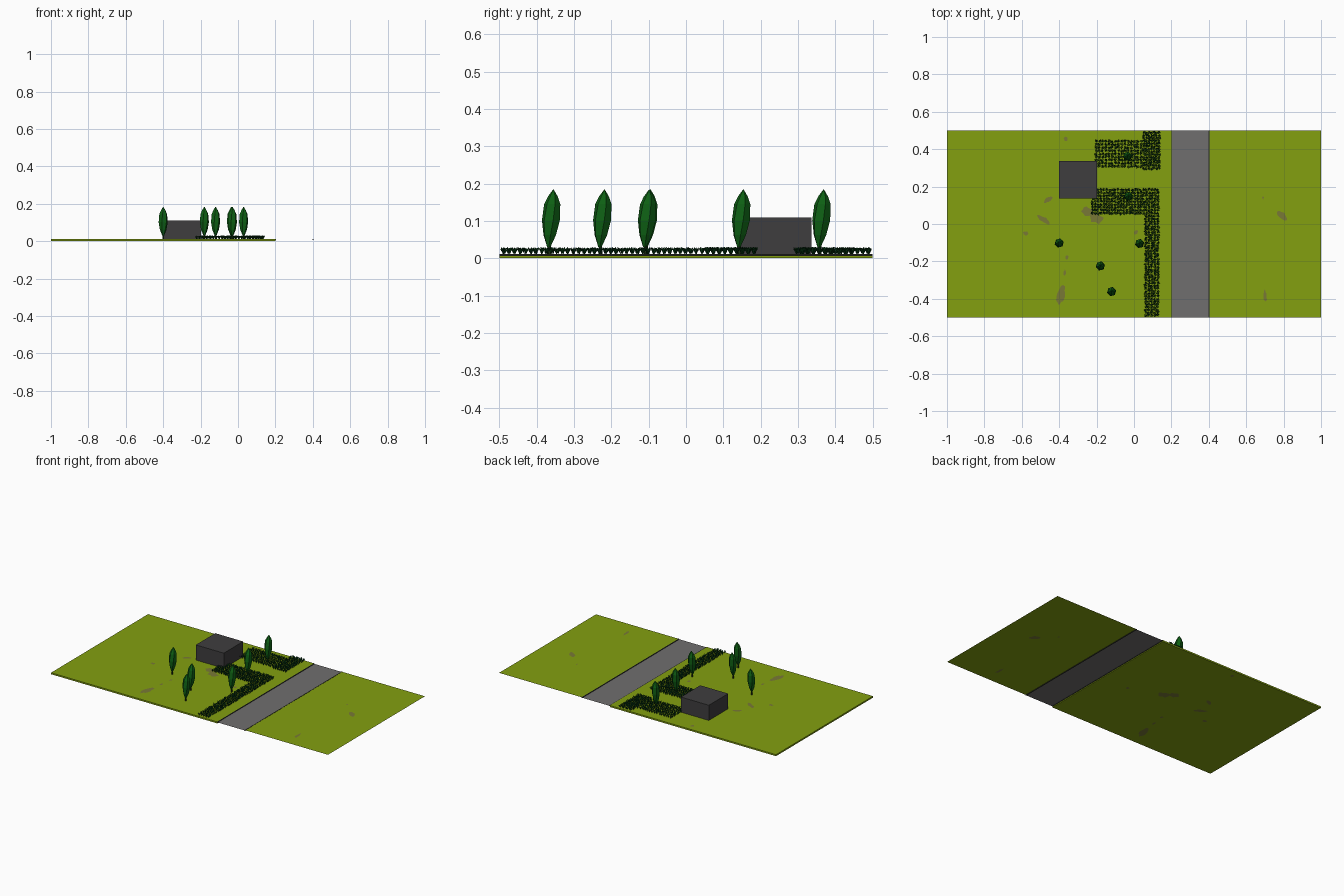
import bpy, bmesh, math, random
from mathutils import Vector, Matrix

if "Cube" in bpy.data.objects:
    bpy.data.objects.remove(bpy.data.objects["Cube"])

random.seed(7)

def mat(name, r, g, b):
    lin = [((c / 255 + 0.055) / 1.055) ** 2.4 if c > 10 else c / 255 / 12.92 for c in (r, g, b)]
    m = bpy.data.materials.new(name)
    m.diffuse_color = (*lin, 1)
    m.use_nodes = True
    m.node_tree.nodes["Principled BSDF"].inputs["Base Color"].default_value = m.diffuse_color
    return m

GRASS = mat("grass green", 131, 160, 16)
ROAD = mat("road grey", 112, 110, 110)
HOUSE = mat("house charcoal", 62, 61, 62)
KERB = mat("kerb dark", 40, 42, 38)
TREE = mat("tree green", 14, 96, 20)
HEDGE = mat("hedge dark green", 9, 66, 24)
TRUNK = mat("trunk dark green", 28, 48, 20)
DIRT = mat("dirt olive", 121, 121, 54)

def finish(name, bm, material):
    me = bpy.data.meshes.new(name)
    bm.to_mesh(me)
    bm.free()
    me.materials.append(material)
    ob = bpy.data.objects.new(name, me)
    bpy.context.collection.objects.link(ob)
    return ob

def box(name, x0, x1, y0, y1, z0, z1, material):
    bm = bmesh.new()
    size = Matrix.Diagonal((x1 - x0, y1 - y0, z1 - z0, 1))
    mid = Matrix.Translation(((x0 + x1) / 2, (y0 + y1) / 2, (z0 + z1) / 2))
    bmesh.ops.create_cube(bm, size=1, matrix=mid @ size)
    return finish(name, bm, material)

def sheet(name, x0, x1, z, material):
    bm = bmesh.new()
    bm.faces.new([bm.verts.new(p) for p in
                  ((x0, -.5, z), (x1, -.5, z), (x1, .5, z), (x0, .5, z))])
    return finish(name, bm, material)

# Ground: left lawn slab, road and right lawn sheets, kerb strips
TOP = 0.011
box("left_lawn", -1, 0.2, -.5, .5, 0.001, TOP, GRASS)
sheet("road", 0.2, 0.4, 0.008, ROAD)
sheet("right_lawn", 0.4, 1, 0.010, GRASS)
for name, x in (("kerb_left", 0.2), ("kerb_right", 0.4)):
    box(name, x - .002, x + .003, -.5, .5, 0.006, TOP, KERB)

# House block
box("house", -.40, -.198, .136, .336, TOP - .002, .11, HOUSE)

# Worn patches, visible on both sides of the lawns: x, y, half sizes, turn
def patch(bm, x, y, rx, ry, turn):
    ring = []
    for i in range(12):
        a = i * math.tau / 12
        k = random.uniform(.65, 1.1)
        ring.append(Matrix.Rotation(turn, 2) @ Vector((rx * k * math.cos(a), ry * k * math.sin(a))))
    up, down = (TOP + .001, 0) if x < .2 else (.011, .009)
    for z, pts in ((up, ring), (down, ring[::-1])):
        bm.faces.new([bm.verts.new((x + p.x, y + p.y, z)) for p in pts])

bm = bmesh.new()
for p in ((-.25, .065, .04, .03, -.5), (-.20, .03, .04, .03, -.3), (-.48, .02, .05, .016, -.6),
          (-.46, .13, .028, .014, .6), (-.58, -.05, .016, .012, 0), (-.39, -.38, .022, .06, -.2),
          (-.36, -.18, .009, .015, 0), (-.37, -.26, .008, .016, 0), (.01, -.045, .012, .014, 0),
          (-.365, .455, .012, .012, 0), (.79, .045, .045, .022, -.8), (.70, -.385, .011, .035, 0),
          (.69, .14, .005, .01, 0)):
    patch(bm, *p)
finish("dirt_patches", bm, DIRT)

# Trees: six-sided crown built from rings, on a thin trunk
CROWN = ((.030, .005), (.062, .018), (.102, .025), (.145, .022), (.166, .013), (.184, .001))

def tree(n, x, y):
    bm = bmesh.new()
    rings = []
    for i, (z, r) in enumerate(CROWN):
        lean = (z - .1) * .08
        rings.append([bm.verts.new((x + r * math.cos(a + i * .12), y + lean + r * math.sin(a + i * .12), z))
                      for a in (k * math.tau / 6 for k in range(6))])
    for a, b in zip(rings, rings[1:]):
        for k in range(6):
            bm.faces.new((a[k], a[(k + 1) % 6], b[(k + 1) % 6], b[k]))
    bm.faces.new(rings[0][::-1])
    bm.faces.new(rings[-1])
    finish(f"tree_crown_{n}", bm, TREE)
    bm = bmesh.new()
    bmesh.ops.create_cone(bm, cap_ends=True, segments=6, radius1=.005, radius2=.004, depth=.04,
                          matrix=Matrix.Translation((x, y - .004, .03)))
    finish(f"tree_trunk_{n}", bm, TRUNK)

for n, (x, y) in enumerate(((-.40, -.102), (-.18, -.225), (-.12, -.362),
                            (.03, -.105), (-.03, .147), (-.035, .362))):
    tree(n + 1, x, y)

# Hedges: rows of small leafy tufts with folded leaf blades
def tuft(bm, x, y):
    start = random.uniform(0, math.tau)
    for i in range(5):
        a = start + i * math.tau / 5 + random.uniform(-.3, .3)
        out = Vector((math.cos(a), math.sin(a), 0))
        side = Vector((-out.y, out.x, 0)) * .0028
        base = Vector((x, y, TOP))
        mid = base + out * .005 + Vector((0, 0, random.uniform(.010, .015)))
        tip = base + out * .0095 + Vector((0, 0, random.uniform(.013, .020)))
        v = [bm.verts.new(p) for p in (base, mid - side, tip, mid + side)]
        bm.faces.new((v[0], v[1], v[3]))
        bm.faces.new((v[1], v[2], v[3]))

def hedge(name, x0, x1, y0, y1, step):
    bm = bmesh.new()
    m = .008
    nx, ny = round((x1 - x0 - 2 * m) / step), round((y1 - y0 - 2 * m) / step)
    for i in range(nx + 1):
        for j in range(ny + 1):
            tuft(bm, x0 + m + (x1 - x0 - 2 * m) * i / nx + random.uniform(-.003, .003),
                 y0 + m + (y1 - y0 - 2 * m) * j / ny + random.uniform(-.003, .003))
    finish(name, bm, HEDGE)

hedge("roadside_hedge_front", .055, .135, -.496, .05, .0145)
hedge("roadside_hedge_back", .045, .142, .29, .496, .0145)
hedge("path_hedge_front", -.23, .135, .05, .19, .0155)
hedge("path_hedge_back", -.21, .045, .30, .45, .0165)
